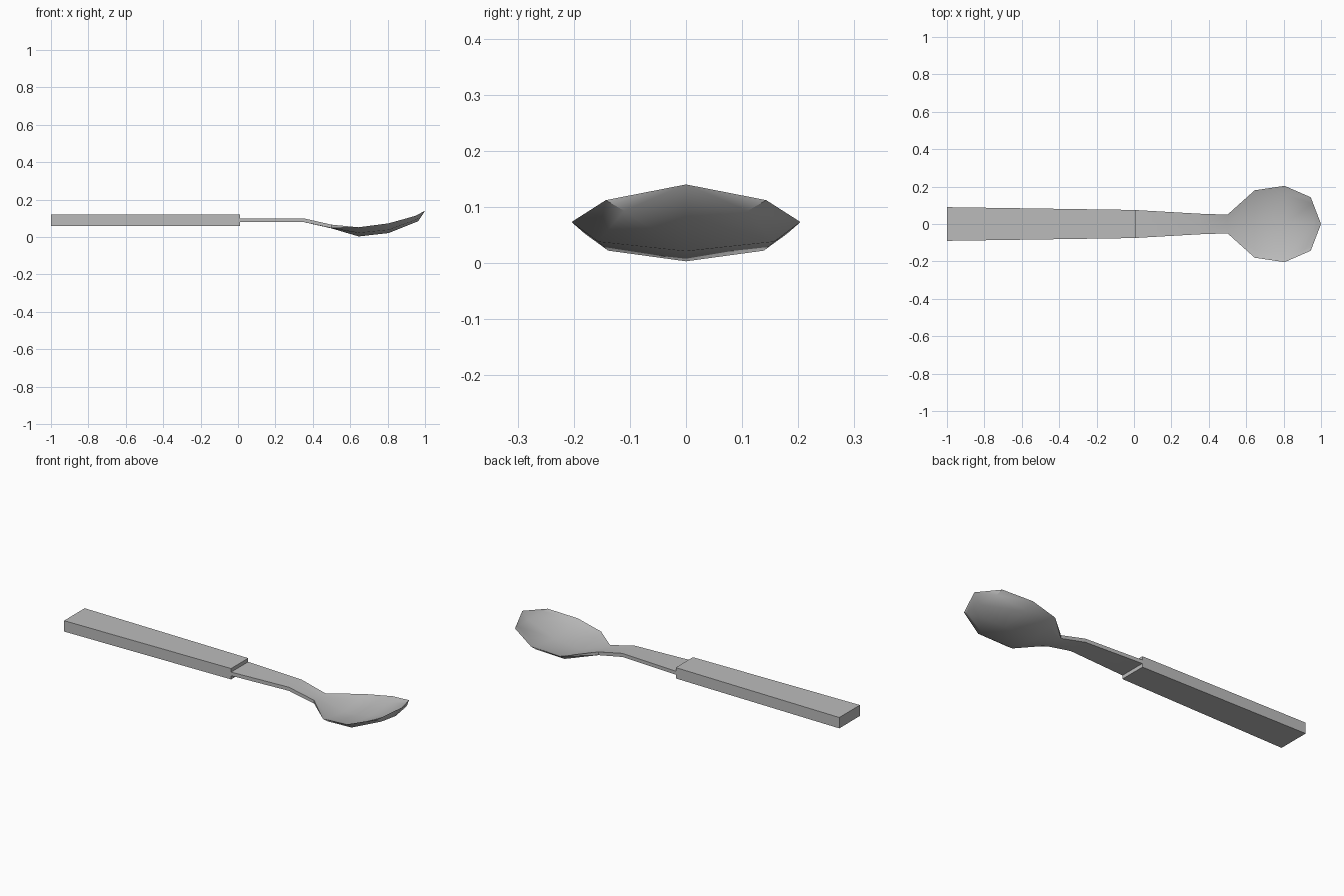
import bpy, bmesh

cube = bpy.data.objects.get("Cube")
if cube:
    bpy.data.objects.remove(cube, do_unlink=True)

steel = bpy.data.materials.new("grey_metal")
steel.use_nodes = True
colour = (0.5, 0.5, 0.5, 1)
steel.diffuse_color = colour
steel.node_tree.nodes["Principled BSDF"].inputs["Base Color"].default_value = colour


def loft(name, rings):
    """Skin matching closed rings, cap the ends and weld points that meet."""
    bm = bmesh.new()
    loops = [[bm.verts.new(p) for p in ring] for ring in rings]
    n = len(loops[0])
    for a, b in zip(loops, loops[1:]):
        for i in range(n):
            j = (i + 1) % n
            bm.faces.new((a[i], a[j], b[j], b[i]))
    bm.faces.new(loops[0])
    bm.faces.new(loops[-1])
    bmesh.ops.remove_doubles(bm, verts=bm.verts, dist=0.0005)
    bmesh.ops.recalc_face_normals(bm, faces=bm.faces)
    mesh = bpy.data.meshes.new(name)
    bm.to_mesh(mesh)
    bm.free()
    mesh.materials.append(steel)
    obj = bpy.data.objects.new(name, mesh)
    bpy.context.collection.objects.link(obj)
    return obj


def box_ring(x, w, low, high):
    return [(x, -w, low), (x, w, low), (x, w, high), (x, -w, high)]


def section(x, w, rim, mid, low, thick, edge=0, bulge=0):
    """Ring across the spoon: upper skin one way, lower skin back."""
    half = [(-1, rim, 0), (-0.77, mid, 0.5), (0, low, 1), (0.77, mid, 0.5), (1, rim, 0)]

    def skin(up):
        return [(x + bulge * c, w * s, z + (0 if not up else edge if c == 0 else thick))
                for s, z, c in half]
    return skin(True) + skin(False)[::-1]


# Tapered block handle
loft("handle", [box_ring(-1, 0.09, 0.06, 0.12), box_ring(0.01, 0.075, 0.06, 0.12)])

# Flat neck that flows into the dished bowl and its raised tip
spoon = loft("neck_and_bowl", [
    section(0, 0.075, 0.08, 0.08, 0.08, 0.02, 0.02),
    section(0.35, 0.055, 0.08, 0.08, 0.08, 0.02, 0.02),
    section(0.5, 0.05, 0.048, 0.047, 0.046, 0.018, 0.018),
    section(0.645, 0.18, 0.052, 0.022, 0.003, 0.018),
    section(0.805, 0.204, 0.073, 0.038, 0.021, 0.018),
    section(0.945, 0.143, 0.112, 0.093, 0.084, 0.015, 0, 0.018),
    section(1, 0, 0.14, 0.14, 0.14, 0),
])

bpy.ops.object.select_all(action="DESELECT")
spoon.select_set(True)
bpy.context.view_layer.objects.active = spoon
bpy.ops.object.shade_smooth_by_angle(angle=0.7)
